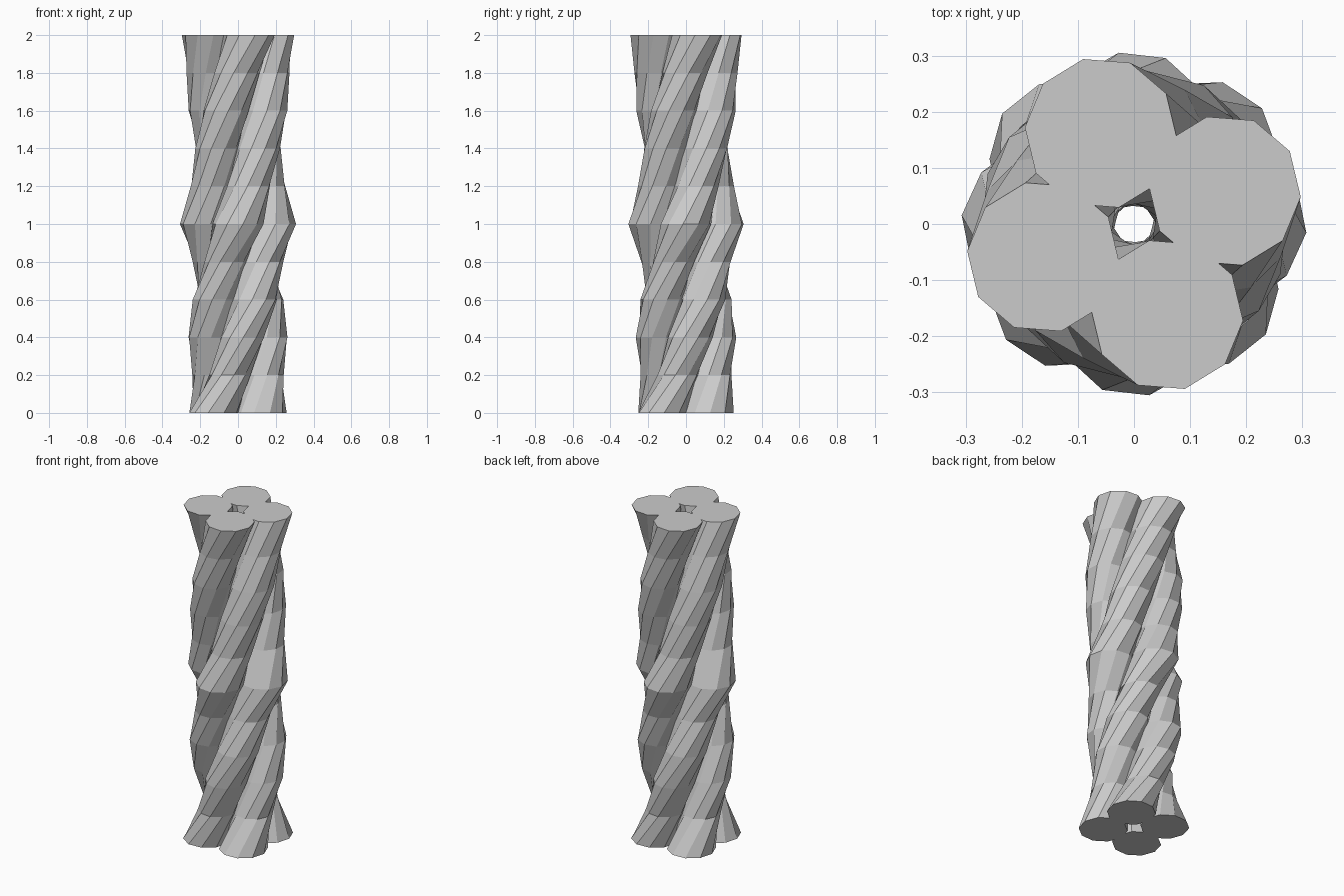
import bpy, bmesh
from math import sin, cos, radians

if "Cube" in bpy.data.objects:
    bpy.data.objects.remove(bpy.data.objects["Cube"])

SIDES = 10            # sides of each strand
ORBIT = 0.172         # distance of strand centre from the axis
RADIUS = 0.136        # strand radius
# section scale at each level: wide at the ends and the middle, waisted between
SCALES = [1, 0.81, 0.87, 0.88, 0.83, 1, 0.86, 0.87, 0.90, 0.89, 1]


def twist(i):
    """Twist in degrees at level i: 135 in the lower half, 110 in the upper."""
    return 27 * i if i <= 5 else 135 + 22 * (i - 5)


def strand(index):
    bm = bmesh.new()
    rings = []
    for i, s in enumerate(SCALES):
        a = radians(45 + 90 * index + twist(i))
        cx, cy = ORBIT * cos(a), ORBIT * sin(a)
        ring = []
        for j in range(SIDES):
            # every strand keeps the same facet orientation
            b = radians(2.5 + 36 * j + twist(i))
            ring.append(bm.verts.new((s * (cx + RADIUS * cos(b)),
                                      s * (cy + RADIUS * sin(b)),
                                      0.2 * i)))
        rings.append(ring)
    for lo, hi in zip(rings, rings[1:]):
        for j in range(SIDES):
            k = (j + 1) % SIDES
            bm.faces.new((lo[j], lo[k], hi[k], hi[j]))
    # flat end caps
    bm.faces.new(rings[0][::-1])
    bm.faces.new(rings[-1])
    name = f"twisted_strand_{index + 1}"
    mesh = bpy.data.meshes.new(name)
    bm.to_mesh(mesh)
    bm.free()
    bpy.context.collection.objects.link(bpy.data.objects.new(name, mesh))


# four strands wound round the axis
for n in range(4):
    strand(n)
